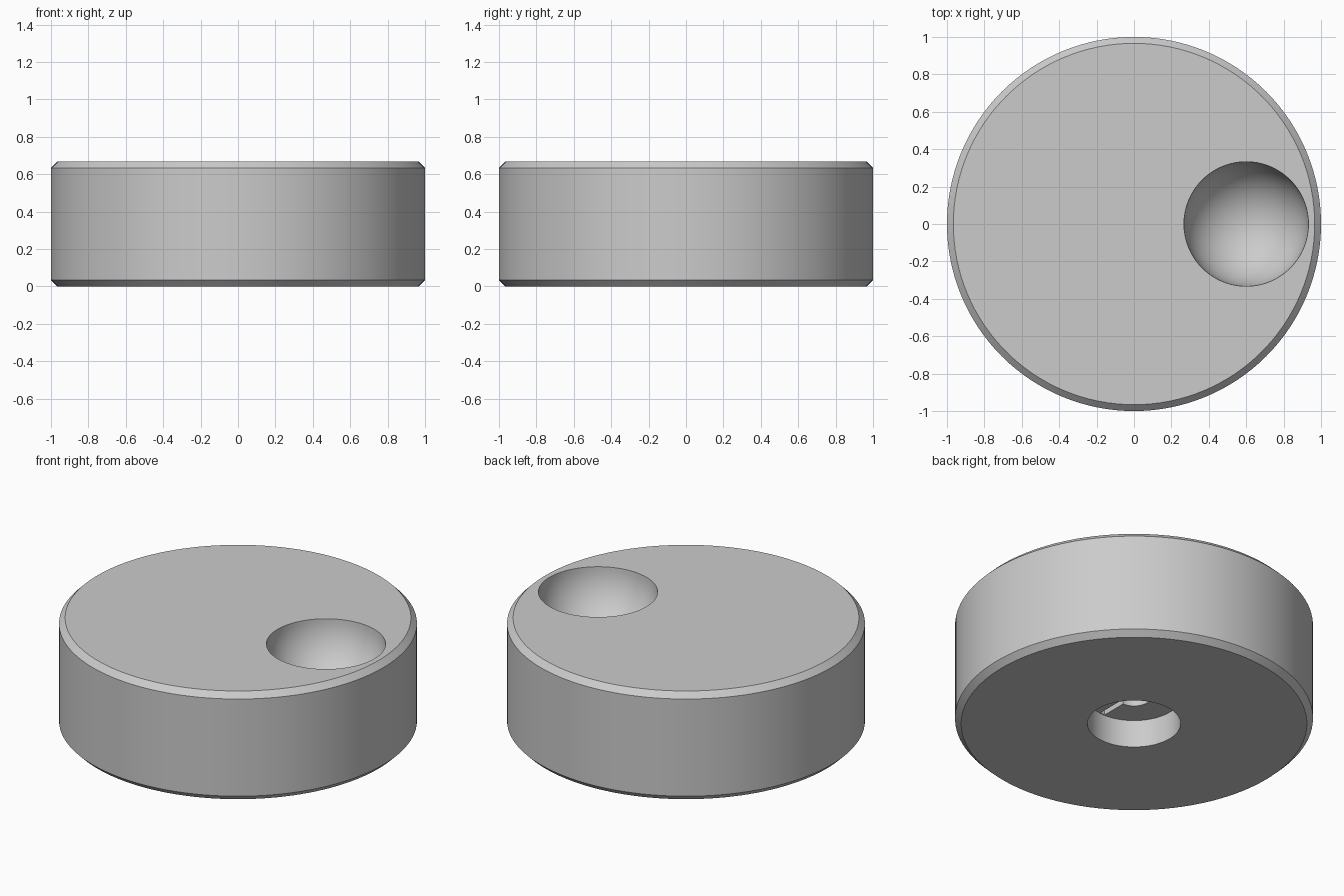
import bpy
import bmesh
import math
from mathutils import Matrix

default = bpy.data.objects.get("Cube")
if default:
    bpy.data.objects.remove(default, do_unlink=True)

HEIGHT, CHAMFER = 0.667, 0.034
BORE_R, BORE_DEPTH = 0.26, 0.17
PILOT_R, PILOT_TOP = 0.096, 0.42
DIMPLE_R, DIMPLE_X = 0.333, 0.6

grey = bpy.data.materials.new("light_grey")
grey.use_nodes = True
grey.diffuse_color = (0.6, 0.6, 0.6, 1)
grey.node_tree.nodes["Principled BSDF"].inputs["Base Color"].default_value = (0.6, 0.6, 0.6, 1)


def make_object(name, bm):
    bmesh.ops.recalc_face_normals(bm, faces=bm.faces)
    mesh = bpy.data.meshes.new(name)
    bm.to_mesh(mesh)
    bm.free()
    mesh.materials.append(grey)
    obj = bpy.data.objects.new(name, mesh)
    bpy.context.collection.objects.link(obj)
    return obj


def cut(target, cutter):
    mod = target.modifiers.new(cutter.name, "BOOLEAN")
    mod.operation = "DIFFERENCE"
    mod.solver = "EXACT"
    mod.object = cutter
    cutter.hide_render = True
    bpy.context.view_layer.objects.active = target
    bpy.ops.object.modifier_apply(modifier=mod.name)
    bpy.data.objects.remove(cutter, do_unlink=True)


# Knob body: chamfered disc with a stepped shaft bore underneath, as one turned profile
profile = [
    (0, PILOT_TOP), (PILOT_R, PILOT_TOP), (PILOT_R, BORE_DEPTH),
    (BORE_R, BORE_DEPTH), (BORE_R, 0), (1 - CHAMFER, 0), (1, CHAMFER),
    (1, HEIGHT - CHAMFER), (1 - CHAMFER, HEIGHT), (0, HEIGHT),
]
bm = bmesh.new()
verts = [bm.verts.new((r, 0, z)) for r, z in profile]
edges = [bm.edges.new(pair) for pair in zip(verts, verts[1:])]
bmesh.ops.spin(bm, geom=verts + edges, cent=(0, 0, 0), axis=(0, 0, 1),
               angle=math.tau, steps=128)
bmesh.ops.remove_doubles(bm, verts=bm.verts, dist=0.0001)
knob = make_object("knob_body", bm)

# Finger dimple in the top
bm = bmesh.new()
bmesh.ops.create_uvsphere(bm, u_segments=72, v_segments=36, radius=DIMPLE_R,
                          matrix=Matrix.Translation((DIMPLE_X, 0, HEIGHT + 0.002)))
cut(knob, make_object("dimple_cutter", bm))

# Narrow keyway from the pilot hole to the bore wall
bm = bmesh.new()
bmesh.ops.create_cube(bm, size=1, matrix=Matrix.Translation((0.016, -0.155, 0.19))
                      @ Matrix.Diagonal((0.033, 0.2, 0.1, 1)))
cut(knob, make_object("keyway_cutter", bm))

# Smooth round walls, crisp rims
bpy.ops.object.select_all(action="DESELECT")
knob.select_set(True)
bpy.context.view_layer.objects.active = knob
bpy.ops.object.shade_smooth_by_angle(angle=math.radians(30))
